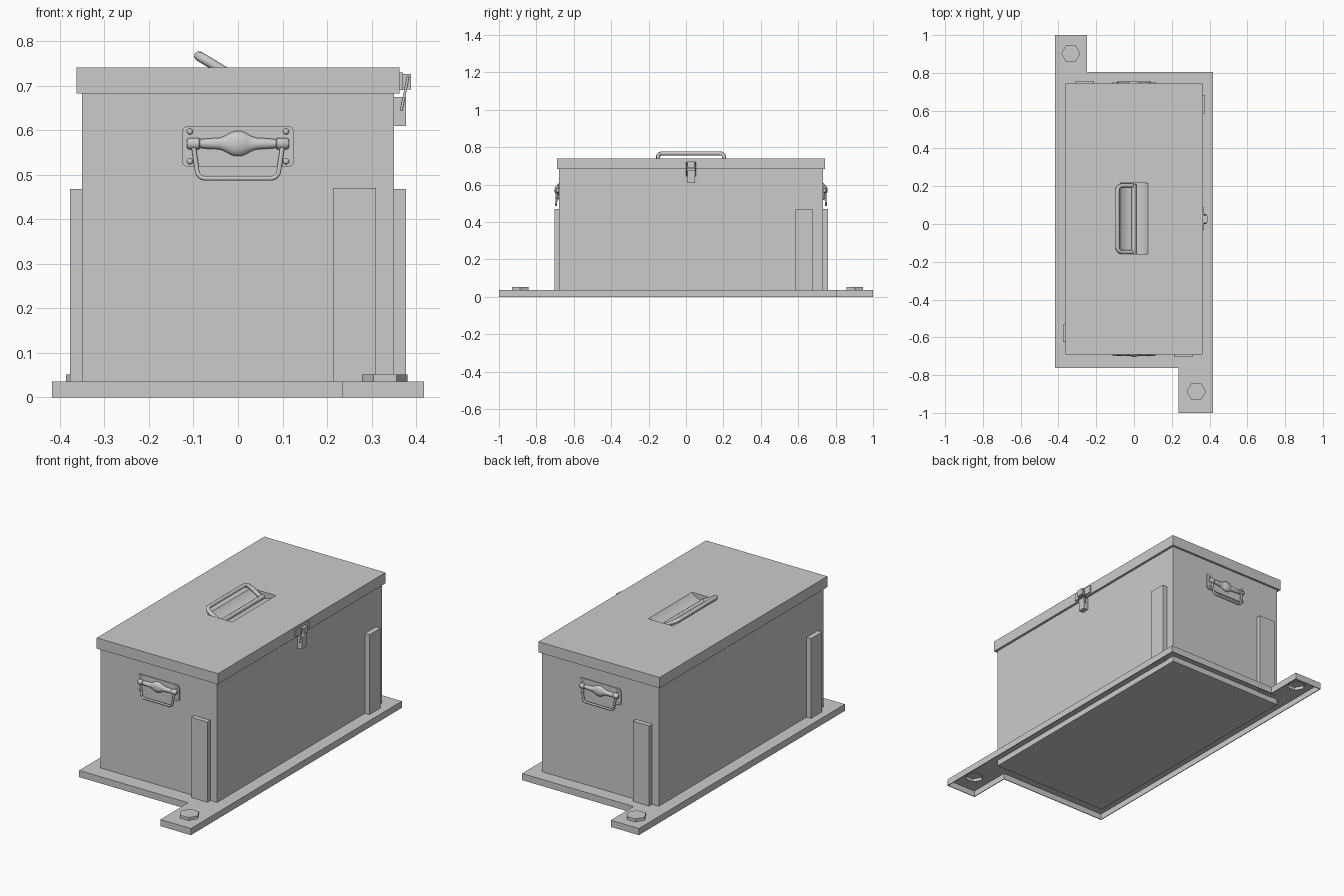
import bpy, bmesh, math
from mathutils import Vector

if "Cube" in bpy.data.objects:
    bpy.data.objects.remove(bpy.data.objects["Cube"])

CY = 0.027  # y centre of the box


def add_mesh(name, bm, smooth=False):
    me = bpy.data.meshes.new(name)
    bm.to_mesh(me)
    bm.free()
    ob = bpy.data.objects.new(name, me)
    bpy.context.collection.objects.link(ob)
    if smooth:
        activate(ob)
        bpy.ops.object.shade_smooth_by_angle(angle=math.radians(40))
    return ob


def activate(ob):
    bpy.ops.object.select_all(action='DESELECT')
    ob.select_set(True)
    bpy.context.view_layer.objects.active = ob


def box(name, x0, x1, y0, y1, z0, z1):
    bm = bmesh.new()
    bmesh.ops.create_cube(bm, size=1)
    for v in bm.verts:
        v.co = ((x0 + x1) / 2 + v.co.x * (x1 - x0), (y0 + y1) / 2 + v.co.y * (y1 - y0),
                (z0 + z1) / 2 + v.co.z * (z1 - z0))
    return add_mesh(name, bm)


def prism(name, pts, offset, cap=True):
    """Extrude a flat outline; cap=False leaves the start side open."""
    bm = bmesh.new()
    vs = [bm.verts.new(p) for p in pts]
    f = bm.faces.new(vs)
    r = bmesh.ops.extrude_face_region(bm, geom=[f])
    bmesh.ops.translate(bm, vec=offset, verts=[v for v in r['geom'] if isinstance(v, bmesh.types.BMVert)])
    if not cap and f.is_valid:
        bmesh.ops.delete(bm, geom=[f], context='FACES_ONLY')
    bmesh.ops.recalc_face_normals(bm, faces=bm.faces)
    return add_mesh(name, bm)


def lathe_x(name, prof, centre, segs=20):
    """Revolve (x, radius) points around an x-parallel axis."""
    bm = bmesh.new()
    rings = [[bm.verts.new(Vector(centre) + Vector((x, r * math.cos(a), r * math.sin(a))))
              for a in (2 * math.pi * i / segs for i in range(segs))] for x, r in prof]
    for a, b in zip(rings, rings[1:]):
        for i in range(segs):
            j = (i + 1) % segs
            bm.faces.new((a[i], a[j], b[j], b[i]))
    bm.faces.new(rings[0])
    bm.faces.new(rings[-1])
    bmesh.ops.recalc_face_normals(bm, faces=bm.faces)
    return add_mesh(name, bm, True)


def tube(name, pts, radius, closed=False):
    cu = bpy.data.curves.new(name, 'CURVE')
    cu.dimensions = '3D'
    cu.bevel_depth = radius
    cu.bevel_resolution = 2
    cu.use_fill_caps = True
    sp = cu.splines.new('POLY')
    sp.points.add(len(pts) - 1)
    for p, q in zip(sp.points, pts):
        p.co = (*q, 1)
    sp.use_cyclic_u = closed
    ob = bpy.data.objects.new(name, cu)
    bpy.context.collection.objects.link(ob)
    activate(ob)
    bpy.ops.object.convert(target='MESH')
    ob = bpy.context.object
    bpy.ops.object.shade_smooth_by_angle(angle=math.radians(50))
    return ob


def cut(ob, cutter):
    m = ob.modifiers.new("cut", 'BOOLEAN')
    m.operation = 'DIFFERENCE'
    m.solver = 'EXACT'
    m.object = cutter
    activate(ob)
    bpy.ops.object.modifier_apply(modifier=m.name)
    bpy.data.objects.remove(cutter)


def arc(cx, cy, r, a0, a1, n=5):
    return [(cx + r * math.cos(math.radians(a0 + (a1 - a0) * i / (n - 1))),
             cy + r * math.sin(math.radians(a0 + (a1 - a0) * i / (n - 1)))) for i in range(n)]


def turned(ob, name):
    """Copy turned half a circle about the box centre."""
    me = ob.data.copy()
    for v in me.vertices:
        v.co = (-v.co.x, 2 * CY - v.co.y, v.co.z)
    o = bpy.data.objects.new(name, me)
    bpy.context.collection.objects.link(o)
    return o


# hollow base flange with two bolt tabs
outline = [(-.418, -.762), (.235, -.762), (.235, -1), (.418, -1),
           (.418, .805), (-.25, .805), (-.25, 1), (-.418, 1)]
base = prism("base_flange", [(x, y, 0) for x, y in outline], (0, 0, .036), cap=False)
s = base.modifiers.new("shell", 'SOLIDIFY')
s.thickness = .004
s.offset = -1
s.use_even_offset = True
activate(base)
bpy.ops.object.modifier_apply(modifier="shell")

# hollow hexagonal bolts over the tab holes
for tag, bx, by in (("front", .33, -.887), ("back", -.335, .903)):
    def hexa(r, z):
        return [(bx + r * math.cos(i * math.pi / 3), by + r * math.sin(i * math.pi / 3), z) for i in range(6)]
    cut(base, prism("hole", hexa(.046, .02), (0, 0, .03)))
    bolt = prism(tag + "_bolt", hexa(.051, .034), (0, 0, .018), cap=False)
    s = bolt.modifiers.new("shell", 'SOLIDIFY')
    s.thickness = .004
    s.offset = -1

# body
box("body", -.35, .35, -.678, .732, .001, .69)

# lid with a scooped hand recess
lid = box("lid", -.363, .363, -.69, .744, .683, .741)
scoop = [(x, z) for x, z in arc(0, .807, .1, 0, 360, 65)[:-1]]
cut(lid, prism("scoop", [(x, CY - .185, z) for x, z in scoop], (0, .375, 0)))
activate(lid)
bpy.ops.object.shade_smooth_by_angle(angle=math.radians(25))

# corner posts, one per side
p = box("front_post", .213, .31, -.704, -.67, .03, .47)
turned(p, "back_post")
p = box("right_post", .345, .377, .585, .68, .03, .468)
turned(p, "left_post")

# folding lid handle, tilted out of the recess
h = .176
plan = [(0, -h)] + arc(-.063, -h + .025, .025, 270, 180) + arc(-.063, h - .025, .025, 180, 90) + [(0, h)]
tube("lid_handle", [(x, y + CY, .714 - .6 * x) for x, y in plan], .011)
tube("lid_handle_hinge", [(0, CY - .186, .716), (0, CY + .186, .716)], .012)

# end handles: plate, rivets, grip barrel, drop loop
parts = []
px, z0, z1, r = .126, .517, .61, .015
rim = (arc(px - r, z0 + r, r, -90, 0) + arc(px - r, z1 - r, r, 0, 90)
       + arc(-px + r, z1 - r, r, 90, 180) + arc(-px + r, z0 + r, r, 180, 270))
parts.append(prism("handle_plate", [(x, -.676, z) for x, z in rim], (0, -.007, 0)))
for i, (x, z) in enumerate(((-.108, .597), (.108, .597), (-.108, .53), (.108, .53))):
    bm = bmesh.new()
    bmesh.ops.create_uvsphere(bm, u_segments=12, v_segments=6, radius=.007)
    bmesh.ops.translate(bm, vec=(x, -.683, z), verts=bm.verts)
    parts.append(add_mesh("handle_rivet_%d" % i, bm, True))
half = [(.008, .028), (.018, .024), (.03, .017), (.042, .013), (.07, .0115), (.085, .01), (.088, .013),
        (.11, .013), (.115, .009)]
prof = [(-x, q) for x, q in reversed(half)] + half
grip = lathe_x("handle_grip", prof, (0, -.686, .57))
for v in grip.data.vertices:  # flatten the bulge towards the box
    v.co.y = -.686 + (v.co.y + .686) * (1 if abs(v.co.x) > .04 else .6)
parts.append(grip)
loop = [(-.1, .565)] + arc(-.074, .51, .018, 180, 270) + arc(.074, .51, .018, 270, 360) + [(.1, .565)]
parts.append(tube("handle_loop", [(x, -.69 - (.565 - z) * .06, z) for x, z in loop], .0055))
for o in parts:
    turned(o, "back_" + o.name)
    o.name = "front_" + o.name

# clasp on the right side
box("clasp_plate", .36, .37, CY - .06, CY + .06, .69, .73)
box("clasp_hook", .365, .388, CY - .018, CY + .018, .692, .726)
box("clasp_catch", .345, .377, CY - .02, CY + .02, .61, .675)
tube("clasp_bail", [(.367, CY - .024, .645), (.382, CY - .024, .72),
                    (.382, CY + .024, .72), (.367, CY + .024, .645)], .003, True)
